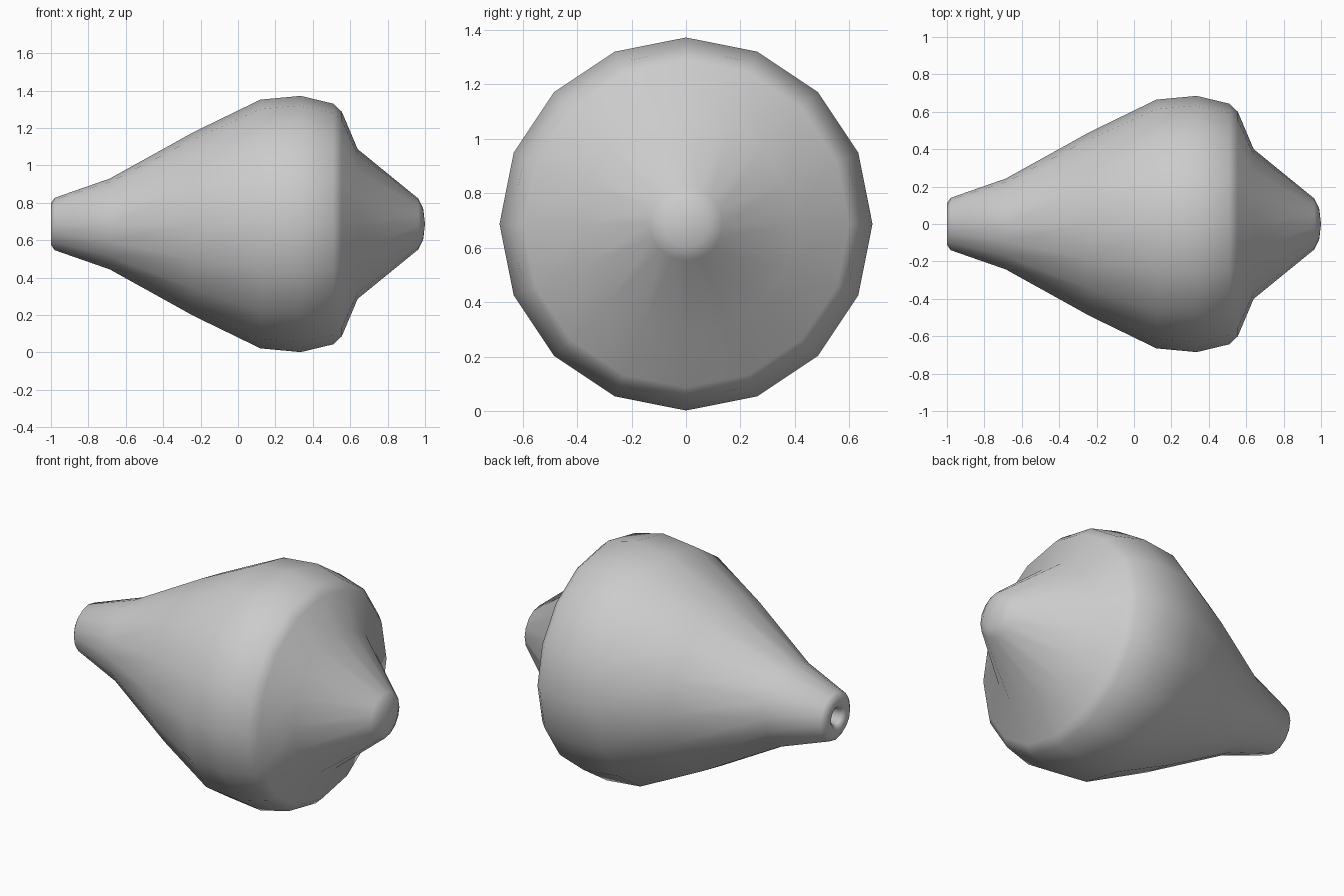
import bpy, bmesh
from math import sin, cos, pi

if "Cube" in bpy.data.objects:
    bpy.data.objects.remove(bpy.data.objects["Cube"])

SIDES = 16
AXIS_Z = 0.687

# Profile along x: (x, radius), from the recess in the narrow end to the nose
PROFILE = [(-0.90, 0.0), (-0.91, 0.035), (-0.985, 0.05), (-1.0, 0.07),
           (-1.0, 0.11), (-0.98, 0.14),
           (-0.685, 0.243), (-0.24, 0.49), (0.12, 0.665), (0.335, 0.685),
           (0.51, 0.643), (0.555, 0.60), (0.64, 0.40), (0.965, 0.135),
           (0.99, 0.085), (1.0, 0.0)]


def lathe_x(name, profile):
    bm = bmesh.new()
    rings = []
    for x, r in profile:
        n = SIDES if r > 0 else 1
        rings.append([bm.verts.new((x, r * sin(2 * pi * i / SIDES),
                                    AXIS_Z + r * cos(2 * pi * i / SIDES)))
                      for i in range(n)])
    for a, b in zip(rings, rings[1:]):
        for i in range(SIDES):
            j = (i + 1) % SIDES
            loop = [a[i % len(a)], a[j % len(a)], b[j % len(b)], b[i % len(b)]]
            bm.faces.new(list(dict.fromkeys(loop)))
    bmesh.ops.recalc_face_normals(bm, faces=bm.faces[:])
    for f in bm.faces:
        f.smooth = True
    mesh = bpy.data.meshes.new(name)
    bm.to_mesh(mesh)
    bm.free()
    obj = bpy.data.objects.new(name, mesh)
    bpy.context.collection.objects.link(obj)
    return obj


# Spinning-top shaped body, smooth all round
lathe_x("turned_body", PROFILE)
